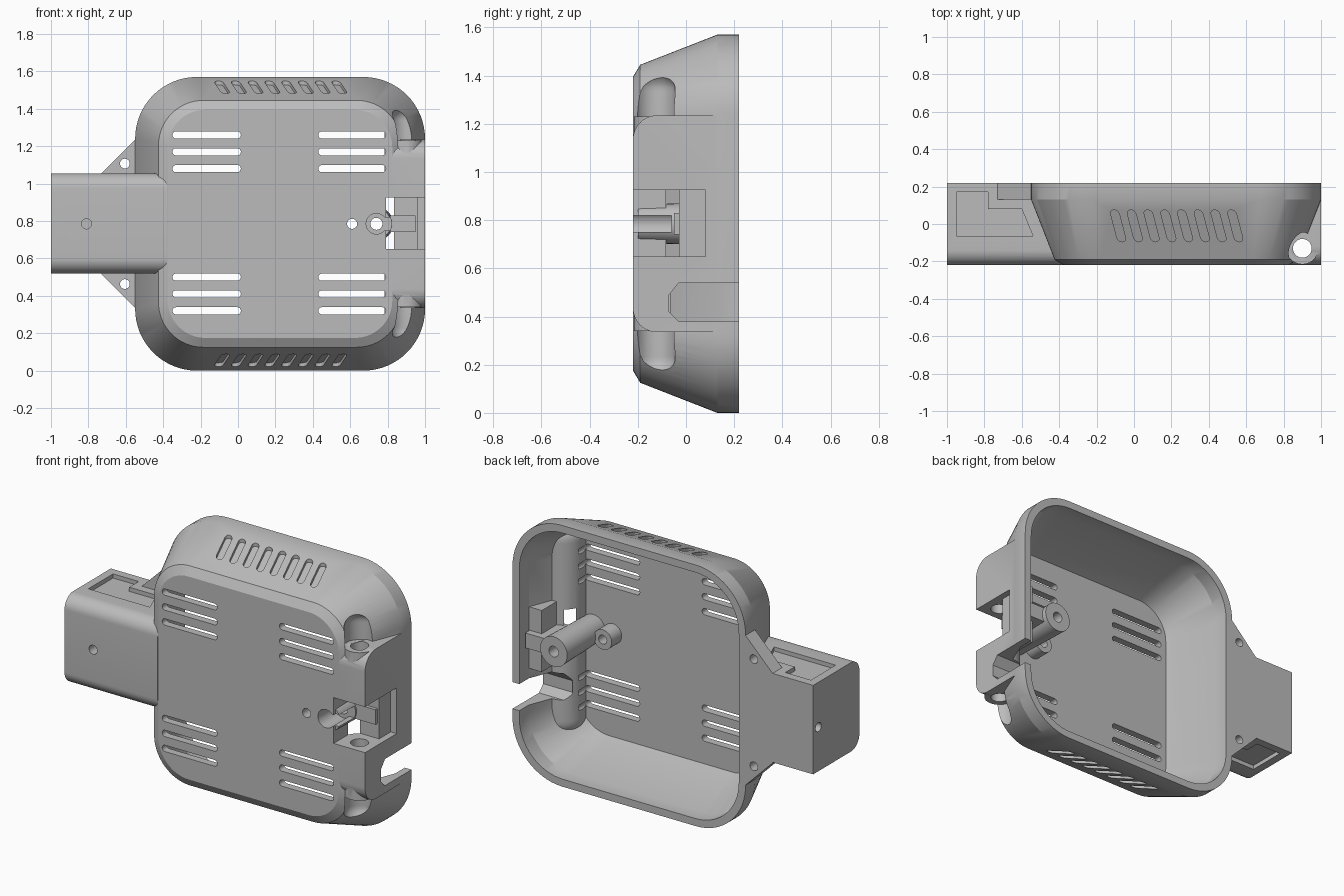
import bpy, bmesh
from math import sin, cos, pi
from mathutils import Vector

cube = bpy.data.objects.get("Cube")
if cube:
    bpy.data.objects.remove(cube)

grey = bpy.data.materials.new("plain grey")
grey.use_nodes = True
COLOUR = (0.5, 0.5, 0.5, 1)
grey.diffuse_color = COLOUR
grey.node_tree.nodes["Principled BSDF"].inputs["Base Color"].default_value = COLOUR

H = 1.57           # total height
MID = H / 2
PX, PY = 0.9, -0.13  # axis of the upright pin hole


def loft(name, rings):
    """Closed solid through rings of equal point count."""
    bm = bmesh.new()
    loops = [[bm.verts.new(p) for p in ring] for ring in rings]
    n = len(loops[0])
    for a, b in zip(loops, loops[1:]):
        for i in range(n):
            j = (i + 1) % n
            bm.faces.new((a[i], a[j], b[j], b[i]))
    bm.faces.new(loops[0])
    bm.faces.new(loops[-1])
    bmesh.ops.recalc_face_normals(bm, faces=bm.faces)
    mesh = bpy.data.meshes.new(name)
    bm.to_mesh(mesh)
    bm.free()
    mesh.materials.append(grey)
    ob = bpy.data.objects.new(name, mesh)
    bpy.context.collection.objects.link(ob)
    return ob


def place(axis, u, v, w):
    return Vector({"x": (w, u, v), "y": (u, w, v), "z": (u, v, w)}[axis])


def prism(name, axis, pts, a, b):
    return loft(name, [[place(axis, u, v, w) for u, v in pts] for w in (a, b)])


def rounded(u0, u1, v0, v1, r, n=10):
    """Rounded rectangle outline, counter-clockwise."""
    pts = []
    for k, (u, v) in enumerate(((u1 - r, v1 - r), (u0 + r, v1 - r), (u0 + r, v0 + r), (u1 - r, v0 + r))):
        for i in range(n + 1):
            t = (k + i / n) * pi / 2
            pts.append((u + r * cos(t), v + r * sin(t)))
    return pts


def circle(u, v, r, n=32):
    return [(u + r * cos(2 * pi * i / n), v + r * sin(2 * pi * i / n)) for i in range(n)]


def cyl(name, axis, u, v, r, a, b, r2=None):
    return loft(name, [[place(axis, p, q, w) for p, q in circle(u, v, s)]
                       for w, s in ((a, r), (b, r2 or r))])


def box(name, x0, x1, y0, y1, z0, z1):
    return prism(name, "z", [(x0, y0), (x1, y0), (x1, y1), (x0, y1)], z0, z1)


def front_rounded(z0, z1, r, back):
    """Side profile with rounded front corners and a square back."""
    pts = [p for p in rounded(-0.22, 0.5, z0, z1, r) if p[0] < 0]
    return pts + [(back, z0), (back, z1)]


def capsule(name, r, z0, z1):
    steps = [pi / 2 * i / 8 for i in range(8)]
    prof = [(z0 + r - r * cos(t), r * sin(t) + 0.002) for t in steps] + [(z0 + r, r)]
    prof += [(z0 + z1 - z, s) for z, s in reversed(prof)]
    return loft(name, [[place("z", u, v, z) for u, v in circle(PX, PY, s)] for z, s in prof])


def combine(target, other, op="DIFFERENCE", keep=False):
    mod = target.modifiers.new("combine", "BOOLEAN")
    mod.operation, mod.object, mod.solver = op, other, "EXACT"
    bpy.context.view_layer.update()
    bpy.context.view_layer.objects.active = target
    bpy.ops.object.modifier_apply(modifier=mod.name)
    if not keep:
        bpy.data.objects.remove(other)


def shell_form(name, levels):
    return loft(name, [[place("y", u, v, y) for u, v in rounded(-0.55 + d, 1 - d, d, H - d, r, 16)]
                       for y, d, r in levels])


def outer(name):
    return shell_form(name, [(0.22, 0, 0.33), (0.13, 0, 0.33), (-0.19, 0.125, 0.24), (-0.22, 0.175, 0.2)])


# Tray shell
shell = outer("tray_shell")
cavity = shell_form("cavity_cutter", [(0.3, 0.045, 0.29), (0.13, 0.045, 0.29), (-0.175, 0.165, 0.2)])
combine(shell, cavity, keep=True)

# Inner bulge and outer groove around the pin
bulge = capsule("bulge", 0.12, 0.13, H - 0.13)
combine(bulge, outer("limit"), "INTERSECT")
combine(shell, bulge, "UNION")
combine(shell, capsule("groove", 0.085, 0.15, H - 0.15))

# Hinge block with pin sleeve
block = prism("block", "x", front_rounded(0.335, 1.235, 0.1, 0.13), 0.8, 0.999)
combine(block, cavity, keep=True)
combine(shell, block, "UNION")
combine(shell, cyl("sleeve", "z", PX, PY, 0.086, 0.34, 1.23), "UNION")
combine(shell, box("rear_plate", 0.87, 0.998, -0.06, 0.128, 0.6, 0.97), "UNION")
combine(shell, cyl("pin_hole", "z", PX, PY, 0.05, -0.1, H + 0.1))

# Notch in the hinge block
combine(shell, box("notch", 0.79, 1.2, -0.4, -0.03, 0.65, 0.925))
combine(shell, box("notch_step", 0.96, 1.2, -0.4, 0.08, 0.65, 0.925))

# Side port with chamfered front corners
port = [(-0.07, 0.42), (-0.07, 0.49), (-0.03, 0.54), (0.4, 0.54), (0.4, 0.38), (-0.03, 0.38)]
combine(shell, prism("port", "x", port, 0.8, 1.2))

# Slots through the front face
for x0, x1 in ((-0.35, 0.015), (0.43, 0.79)):
    for z in (0.32, 0.41, 0.5):
        for zc in (z, H - z + 0.01):
            combine(shell, prism("slot", "y", rounded(x0, x1, zc - 0.019, zc + 0.019, 0.018, 6), -0.3, -0.1))

# Slanted blind vents on the upper and lower slopes
for i in range(8):
    cx = -0.085 + i * 0.0895
    pts = [(cx + u - 0.26 * v, v - 0.01) for u, v in rounded(-0.023, 0.023, -0.085, 0.085, 0.0225, 6)]
    for flip in (False, True):
        rings = []
        for off in (-0.02, 0.1):
            ring = []
            for x, y in pts:
                z = H - (0.13 - y) * 0.39 + off
                ring.append(Vector((x, y, H - z if flip else z)))
            rings.append(ring)
        combine(shell, loft("vent", rings))

# Screw post, its rib and the small boss
post = cyl("screw_post", "y", 0.74, MID, 0.08, -0.2, 0.2, 0.09)
boss = cyl("small_boss", "y", 0.61, MID, 0.06, -0.2, -0.08)
rib = box("post_rib", 0.76, 0.95, -0.05, 0.17, MID - 0.045, MID + 0.045)
for part in (shell, post):
    combine(part, cyl("counterbore", "y", 0.74, MID, 0.055, -0.4, -0.06))
    combine(part, box("channel", 0.74, 0.87, -0.4, -0.06, MID - 0.035, MID + 0.035))
for part in (shell, post, rib):
    combine(part, cyl("screw_hole", "y", 0.74, MID, 0.032, -0.4, 0.4))
for part in (shell, boss):
    combine(part, cyl("boss_hole", "y", 0.61, MID, 0.027, -0.4, 0.4))

# Handle block with panel recesses and small holes
handle = prism("handle", "x", front_rounded(0.52, 1.055, 0.08, 0.22), -1, -0.38)
combine(handle, cavity, keep=True)
panel = [(-0.95, 0.17), (-0.78, 0.17), (-0.78, 0.08), (-0.6, 0.08), (-0.54, -0.065), (-0.95, -0.065)]
combine(handle, prism("upper_recess", "z", panel, 1.03, 1.2))
combine(handle, prism("lower_recess", "z", panel, 0.4, 0.545))
combine(handle, cyl("front_hole", "y", -0.81, MID, 0.027, -0.4, -0.12))
combine(handle, cyl("end_hole", "x", 0.17, MID, 0.027, -1.2, -0.9))

# Triangular mounting ears
ears = []
for side, name in ((1, "upper_ear"), (-1, "lower_ear")):
    tri = [(x, MID + side * d) for x, d in ((-0.73, 0.2), (-0.73, 0.27), (-0.55, 0.45), (-0.52, 0.45), (-0.52, 0.2))]
    ear = prism(name, "y", tri, 0.13, 0.22)
    combine(ear, cyl("ear_hole", "y", -0.605, MID + side * 0.322, 0.026, 0, 0.4))
    ears.append(ear)

bpy.data.objects.remove(cavity)

# Smooth the curved surfaces, keeping the edges crisp
bpy.ops.object.select_all(action="DESELECT")
for ob in [shell, post, boss, rib, handle] + ears:
    ob.select_set(True)
bpy.context.view_layer.objects.active = shell
bpy.ops.object.shade_smooth_by_angle(angle=0.4)
